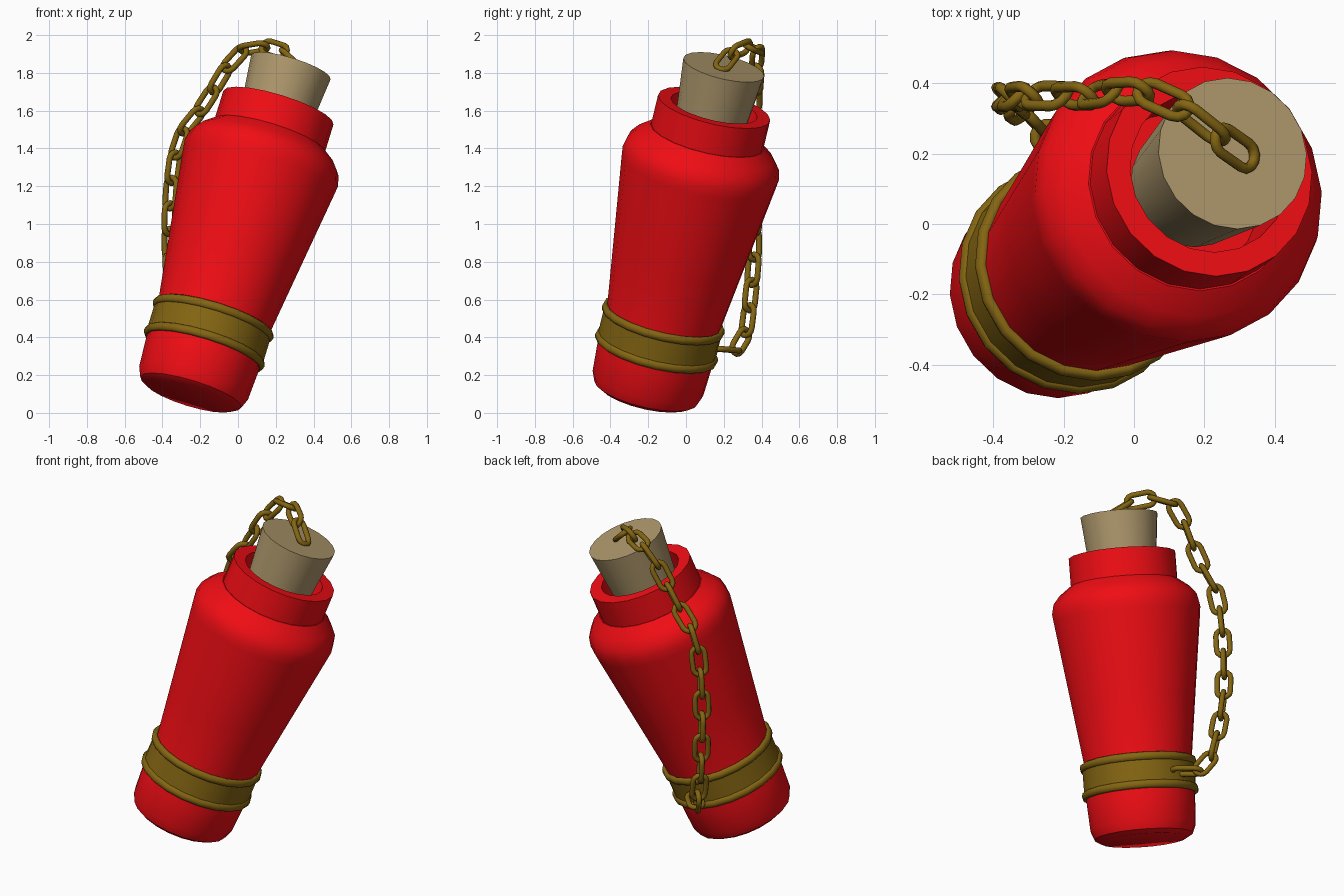
import bpy, bmesh, math
from mathutils import Vector, Matrix

if "Cube" in bpy.data.objects:
    bpy.data.objects.remove(bpy.data.objects["Cube"])

# Tilted axis shared by bottle, band and stopper
AXIS = Vector((0.308, 0.24, 1.0)).normalized()
ORIGIN = Vector((-0.284, -0.239, 0.0))
TILT = Matrix.Translation(ORIGIN) @ AXIS.to_track_quat('Z', 'Y').to_matrix().to_4x4()


def material(name, rgb):
    m = bpy.data.materials.new(name)
    m.diffuse_color = (*rgb, 1)
    m.use_nodes = True
    m.node_tree.nodes["Principled BSDF"].inputs["Base Color"].default_value = m.diffuse_color
    return m


RED = material("red_glaze", (0.87, 0.004, 0.007))
CORK = material("cork", (0.42, 0.31, 0.15))
BRONZE = material("bronze", (0.23, 0.13, 0.006))


def finish(bm, name, mat, angle=35):
    bmesh.ops.recalc_face_normals(bm, faces=bm.faces)
    me = bpy.data.meshes.new(name)
    bm.to_mesh(me)
    bm.free()
    ob = bpy.data.objects.new(name, me)
    bpy.context.collection.objects.link(ob)
    me.materials.append(mat)
    bpy.ops.object.select_all(action='DESELECT')
    ob.select_set(True)
    bpy.context.view_layer.objects.active = ob
    bpy.ops.object.shade_smooth_by_angle(angle=math.radians(angle))
    return ob


def bridge(bm, a, b):
    n = len(a)
    for i in range(n):
        bm.faces.new((a[i], a[(i + 1) % n], b[(i + 1) % n], b[i]))


def lathe(name, profile, mat, sides=20, closed=False, angle=35):
    """Spin (radius, height) points round the tilted axis."""
    bm = bmesh.new()
    rings = [[bm.verts.new(TILT @ Vector((r * math.cos(math.tau * i / sides),
                                          r * math.sin(math.tau * i / sides), h)))
              for i in range(sides)] for r, h in profile]
    for a, b in zip(rings, rings[1:]):
        bridge(bm, a, b)
    if closed:
        bridge(bm, rings[-1], rings[0])
    else:
        bm.faces.new(rings[0])
        bm.faces.new(rings[-1])
    return finish(bm, name, mat, angle)


# Bottle body with shoulder, collar and open mouth
lathe("bottle", [(0.245, 0.097), (0.28, 0.118), (0.301, 0.17), (0.31, 0.32), (0.308, 0.55),
                 (0.352, 0.88), (0.418, 1.37), (0.424, 1.42), (0.412, 1.475), (0.375, 1.522),
                 (0.31, 1.572), (0.305, 1.572), (0.305, 1.735), (0.235, 1.735), (0.235, 1.45)], RED)

# Stopper
lathe("stopper", [(0.178, 1.55), (0.22, 1.965)], CORK)

# Metal band and its two rounded rims
lathe("band", [(0.30, 0.38), (0.32, 0.38), (0.32, 0.52), (0.30, 0.52)], BRONZE, closed=True)
for label, h in (("lower", 0.37), ("upper", 0.53)):
    tube = [(0.316 + 0.018 * math.cos(math.tau * k / 8), h + 0.024 * math.sin(math.tau * k / 8))
            for k in range(8)]
    lathe(label + "_band_rim", tube, BRONZE, closed=True, angle=60)

# Chain path, from band up to stopper
PATH = [Vector(p) for p in (
    (-0.165, 0.165, 0.34), (-0.20, 0.20, 0.335), (-0.28, 0.285, 0.33), (-0.31, 0.32, 0.43),
    (-0.34, 0.34, 0.60), (-0.36, 0.36, 0.80), (-0.365, 0.36, 1.0), (-0.355, 0.36, 1.2),
    (-0.33, 0.36, 1.38), (-0.30, 0.365, 1.48), (-0.24, 0.365, 1.55), (-0.17, 0.36, 1.64),
    (-0.08, 0.37, 1.80), (0.0, 0.385, 1.91), (0.10, 0.36, 1.955), (0.20, 0.28, 1.92),
    (0.27, 0.225, 1.90), (0.33, 0.185, 1.83))]
LINKS = 17


def walk(path, count):
    """Points at even spacing along a polyline."""
    lengths = [(b - a).length for a, b in zip(path, path[1:])]
    step, out = sum(lengths) / count, []
    for k in range(count + 1):
        d, i = k * step, 0
        while i < len(lengths) - 1 and d > lengths[i]:
            d -= lengths[i]
            i += 1
        out.append(path[i].lerp(path[i + 1], min(1, d / lengths[i])))
    return out


def add_link(bm, centre, along, side, half_len, half_wid=0.038, wire=0.0155):
    """One oval link: a stadium loop swept with a round wire."""
    up, straight, rings = along.cross(side), half_len - half_wid, []
    for i in range(14):
        a = math.pi * (i % 7) / 6 + (math.pi if i >= 7 else 0)
        shift = straight if i < 7 else -straight
        out = along * math.sin(a) + side * math.cos(a)
        p = centre + out * half_wid + along * shift
        rings.append([bm.verts.new(p + out * wire * math.cos(math.tau * k / 8)
                                   + up * wire * math.sin(math.tau * k / 8)) for k in range(8)])
    for i in range(14):
        bridge(bm, rings[i], rings[(i + 1) % 14])


# Chain links, each turned a quarter from the last
nodes = walk(PATH, LINKS)
bm = bmesh.new()
ref = Vector((1, 0.2, 0))
for i, (a, b) in enumerate(zip(nodes, nodes[1:])):
    t = (b - a).normalized()
    ref = (ref - t * ref.dot(t)).normalized()
    add_link(bm, (a + b) / 2, t, ref if i % 2 == 0 else t.cross(ref), (b - a).length / 2 + 0.0155)
finish(bm, "chain", BRONZE, 60)
